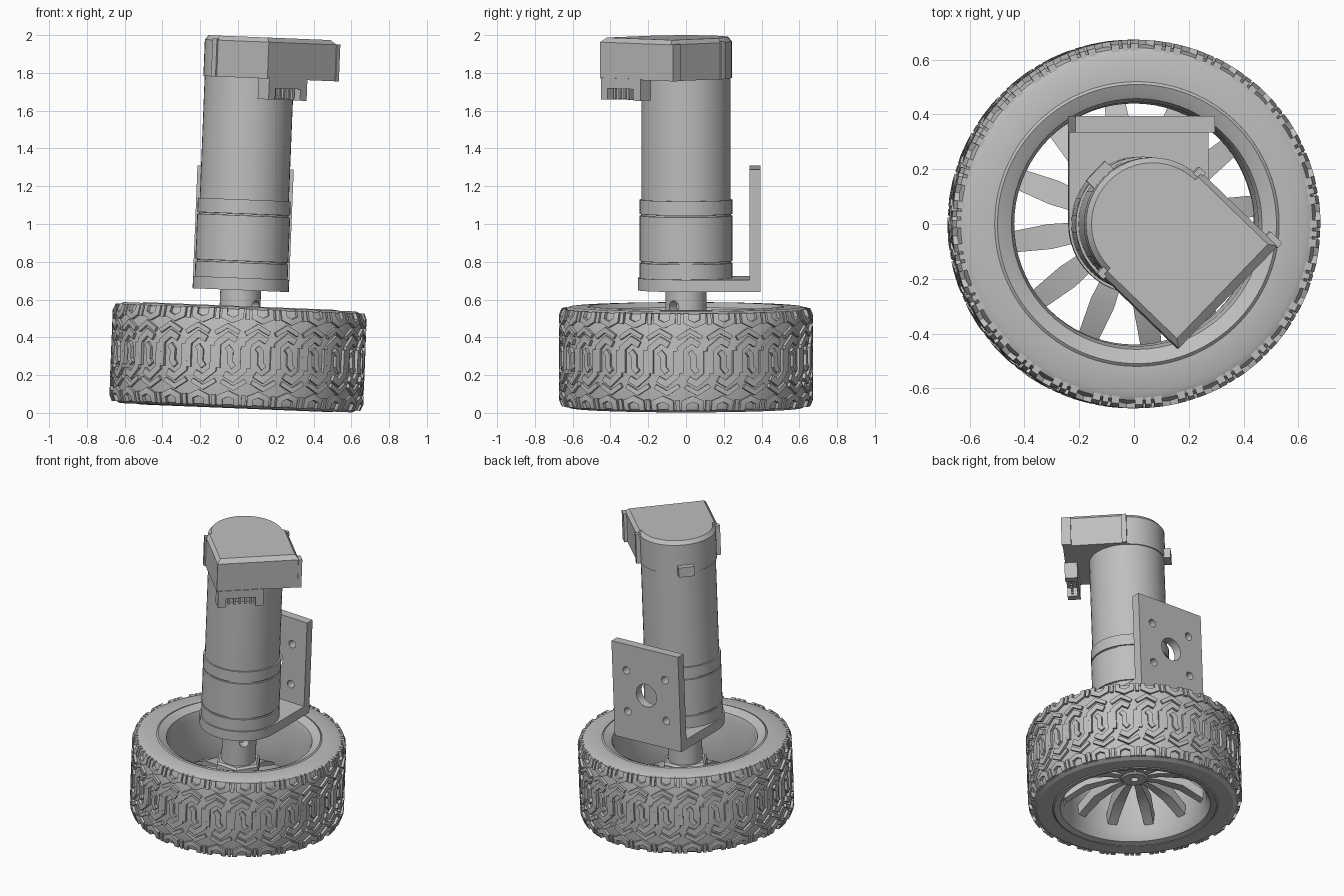
import bpy, bmesh
from math import sin, cos, pi, radians, tau
from mathutils import Matrix, Vector

cube = bpy.data.objects.get("Cube")
if cube:
    bpy.data.objects.remove(cube)

grey = bpy.data.materials.new("plain_grey")
grey.use_nodes = True
COLOR = (0.52, 0.52, 0.52, 1)
grey.diffuse_color = COLOR
grey.node_tree.nodes["Principled BSDF"].inputs["Base Color"].default_value = COLOR

# The whole assembly leans slightly sideways about the wheel centre
PIVOT = Vector((0, 0, 0.295))
TILT = (Matrix.Translation(PIVOT) @ Matrix.Rotation(radians(2.3), 4, 'Y')
        @ Matrix.Translation(-PIVOT))
HEAD = Matrix.Rotation(radians(-44), 4, 'Z')


def smooth(me):
    me.shade_smooth()
    me.set_sharp_from_angle(angle=radians(28))


def finish(name, bm, local=Matrix()):
    bmesh.ops.recalc_face_normals(bm, faces=bm.faces[:])
    bm.transform(TILT @ local)
    me = bpy.data.meshes.new(name)
    bm.to_mesh(me)
    bm.free()
    me.materials.append(grey)
    smooth(me)
    ob = bpy.data.objects.new(name, me)
    bpy.context.collection.objects.link(ob)
    return ob


def loft(bm, rings, closed=False):
    """Skin a list of equal rings, with end caps or joined into a loop."""
    vs = [[bm.verts.new(p) for p in ring] for ring in rings]
    pairs = list(zip(vs, vs[1:])) + ([(vs[-1], vs[0])] if closed else [])
    for a, b in pairs:
        for i in range(len(a)):
            j = (i + 1) % len(a)
            bm.faces.new((a[i], a[j], b[j], b[i]))
    if not closed:
        bm.faces.new(vs[0])
        bm.faces.new(vs[-1])


def circle(r, z, n):
    return [(r * cos(tau * i / n), r * sin(tau * i / n), z) for i in range(n)]


def turned(name, profile, n=48, closed=False):
    bm = bmesh.new()
    loft(bm, [circle(r, z, n) for r, z in profile], closed)
    return finish(name, bm)


def prism(bm, outline, z0, z1):
    loft(bm, [[(x, y, z) for x, y in outline] for z in (z0, z1)])


def box(bm, x0, x1, y0, y1, z0, z1):
    prism(bm, [(x0, y0), (x1, y0), (x1, y1), (x0, y1)], z0, z1)


def cut(ob, bm, local=Matrix()):
    """Subtract a helper mesh and discard it."""
    cutter = finish("cutter", bm, local)
    cutter.hide_render = True
    mod = ob.modifiers.new("holes", 'BOOLEAN')
    mod.operation, mod.solver, mod.object = 'DIFFERENCE', 'EXACT', cutter
    deps = bpy.context.evaluated_depsgraph_get()
    me = bpy.data.meshes.new_from_object(ob.evaluated_get(deps))
    ob.modifiers.clear()
    ob.data = me
    smooth(me)
    bpy.data.objects.remove(cutter)


# Tyre carcass and rim barrel
turned("tyre", [(.52, .562), (.615, .562), (.643, .548), (.656, .51), (.656, .08),
                (.643, .042), (.615, .027), (.52, .027)], 104, True)
turned("rim", [(.522, .556), (.51, .566), (.475, .55), (.458, .54), (.446, .5),
               (.44, .3), (.446, .08), (.472, .034), (.51, .024), (.522, .034)], 72, True)

# Tread: raised bars wrapped round the tyre (s = along, w = across)
UNITS = 26
PITCH = tau * 0.672 / UNITS
HALF = PITCH / 2
side_bars = [
    ([(0, .258), (0, .215), (.045, .195), (.09, .215), (.09, .258)], .03),
    ([(.125, .258), (.125, .2)], .022),
    ([(-.045, .125), (.02, .165), (.085, .13)], .024),
    ([(-.03, -.06), (-.03, .07), (.025, .115), (.07, .09)], .034),
]
bars = [(pts, wd) for pts, wd in side_bars]
bars += [([(HALF - s, -w) for s, w in pts], wd) for pts, wd in side_bars]
bars.append(([(.02, .055), (.04, .03), (.04, -.03), (.06, -.055)], .03))


def wrap(p, top, turn):
    drop = max(0, abs(p.y) - .235) * .6
    r = (.673 if top else .64) - drop
    a = turn + p.x / .672
    return (r * cos(a), r * sin(a), PIVOT.z + p.y)


def bar_rings(points, width, turn):
    pts = [Vector(p) for p in points]
    rings = []
    for i, p in enumerate(pts):
        dirs = [(pts[k + 1] - pts[k]).normalized() for k in (i - 1, i)
                if 0 <= k < len(pts) - 1]
        t = sum(dirs, Vector((0, 0))).normalized()
        side = Vector((-t.y, t.x)) * width / 2 / max(.6, t.dot(dirs[0]))
        rings.append([wrap(p + side, False, turn), wrap(p + side, True, turn),
                      wrap(p - side, True, turn), wrap(p - side, False, turn)])
    return rings


bm = bmesh.new()
for u in range(UNITS):
    for pts, wd in bars:
        loft(bm, bar_rings(pts, wd, tau * u / UNITS))
finish("tyre_tread", bm)

# Spokes: twelve bent bars dropping from hub to rim
bm = bmesh.new()
for k in range(12):
    rot = Matrix.Rotation(radians(8.5 + 30 * k), 3, 'Z')
    rings = []
    for r, z, w in ((.05, .29, .022), (.16, .29, .032), (.31, .265, .046), (.45, .19, .038)):
        rings.append([rot @ Vector((r, y, h)) for y, h in
                      ((-w, z), (w, z), (w * .75, z - .06), (-w * .75, z - .06))])
    loft(bm, rings)
finish("spokes", bm)

# Hub, hex nut and shaft coupler with its set screw hole
turned("hub", [(.025, .34), (.1, .34), (.1, .24), (.075, .22), (.025, .22)], 32, True)
turned("hex_nut", [(.15, .33), (.15, .39), (.135, .402)], 6)
coupler = turned("shaft_coupler", [(.108, .38), (.108, .655)], 40)
bm = bmesh.new()
loft(bm, [circle(.032, z, 20) for z in (.04, .2)])
cut(coupler, bm, Matrix.Translation((0, 0, .565)) @ Matrix.Rotation(radians(-38), 4, 'Z')
    @ Matrix.Rotation(pi / 2, 4, 'Y'))

# L bracket: round-nosed foot and drilled upright plate
bm = bmesh.new()
nose = [(.255 * cos(a), .255 * sin(a)) for a in (pi + pi * i / 24 for i in range(25))]
prism(bm, nose + [(.255, .34), (-.255, .34)], .65, .715)
finish("bracket_foot", bm)
bm = bmesh.new()
box(bm, -.255, .255, .335, .395, .65, 1.3)
plate = finish("bracket_plate", bm)
bm = bmesh.new()
holes = [(0, 0, .078)] + [(sx * .148, sz * .14, .026) for sx in (-1, 1) for sz in (-1, 1)]
for x, h, r in holes:
    loft(bm, [[(x + px, y, .98 + h + py) for px, py, _ in circle(r, 0, 28)]
              for y in (.3, .43)])
cut(plate, bm)

# Gearbox with two seams, then the motor can
profile = [(.246, .715)]
for z in (.8, 1.05):
    profile += [(.246, z - .005), (.238, z - .004), (.238, z + .004), (.246, z + .005)]
turned("gearbox", profile + [(.246, 1.13)], 48)
turned("motor_can", [(.236, 1.12), (.236, 1.97)], 48)

# Encoder cover: half-round back, square front, chamfered top
arc = [(.243 * cos(a), .243 * sin(a)) for a in (pi / 2 + pi * i / 24 for i in range(25))]
outline = arc + [(0, -.26), (.385, -.26), (.385, .26), (0, .26)]
bm = bmesh.new()
loft(bm, [[(x * k, y * k, z) for x, y in outline]
          for z, k in ((1.775, 1), (1.968, 1), (1.992, .92))])
finish("encoder_cover", bm, HEAD)

# Cover clips: corner strip, side tabs and rear block
bm = bmesh.new()
box(bm, .33, .39, .255, .28, 1.775, 1.97)
for v in (-1, 1):
    box(bm, -.02, .012, v * .25 - .02, v * .25 + .02, 1.775, 1.975)
box(bm, -.28, -.22, -.05, .05, 1.765, 1.83)
finish("cover_clips", bm, HEAD)

# Cable socket under the cover, with a row of pins
bm = bmesh.new()
box(bm, .31, .39, -.25, .04, 1.725, 1.78)
box(bm, .31, .325, -.25, .04, 1.665, 1.73)
for v in (-.25, -.01):
    box(bm, .31, .39, v, v + .05, 1.665, 1.73)
for i in range(5):
    v = -.175 + i * .035
    box(bm, .35, .364, v - .007, v + .007, 1.67, 1.73)
finish("cable_socket", bm, HEAD)
